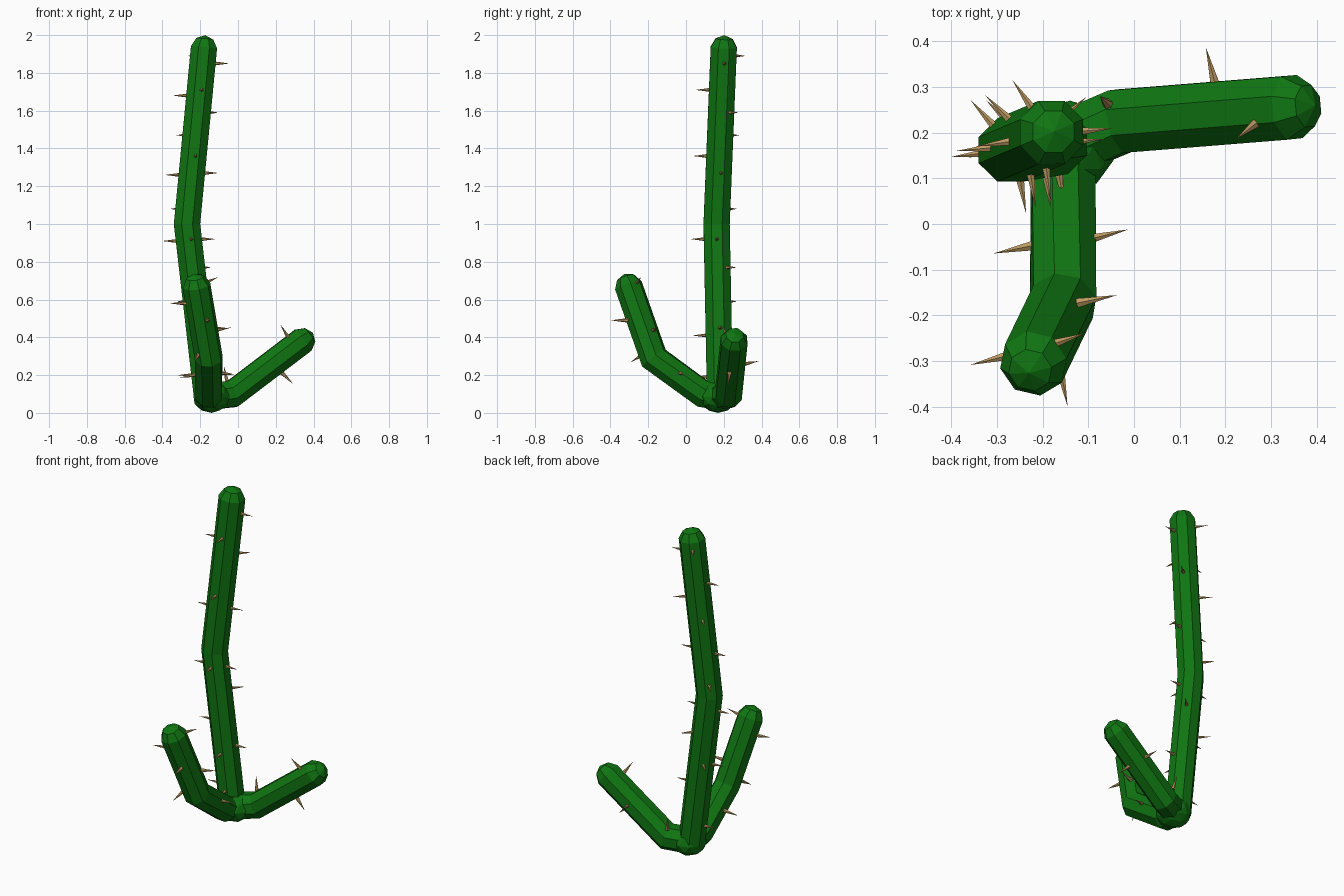
import bpy, bmesh
from math import sin, cos, pi, radians
from mathutils import Vector as V

if "Cube" in bpy.data.objects:
    bpy.data.objects.remove(bpy.data.objects["Cube"])

RADIUS, SIDES = 0.075, 8


def material(name, colour):
    m = bpy.data.materials.new(name)
    m.use_nodes = True
    m.diffuse_color = colour
    m.node_tree.nodes["Principled BSDF"].inputs["Base Color"].default_value = colour
    return m


green = material("cactus green", (0.005, 0.18, 0.006, 1))
tan = material("thorn tan", (0.5, 0.32, 0.12, 1))


def finish(bm, name, mat):
    bmesh.ops.recalc_face_normals(bm, faces=bm.faces)
    mesh = bpy.data.meshes.new(name)
    bm.to_mesh(mesh)
    bm.free()
    mesh.materials.append(mat)
    bpy.context.collection.objects.link(bpy.data.objects.new(name, mesh))


def stem(name, path):
    """Faceted tube with mitred bends and a blunt tip."""
    pts = [V(p) for p in path]
    dirs = [(b - a).normalized() for a, b in zip(pts, pts[1:])]
    u = dirs[0].orthogonal().normalized()
    bm = bmesh.new()
    rings = []
    for i, p in enumerate(pts):
        d = dirs[min(i, len(dirs) - 1)]
        before = dirs[max(i - 1, 0)]
        plane = (d + before).normalized()
        u = (u - d * u.dot(d)).normalized()
        w = d.cross(u)
        ring = []
        for k in range(SIDES):
            a = 2 * pi * (k + 0.5) / SIDES
            off = (u * cos(a) + w * sin(a)) * RADIUS
            off -= d * (off.dot(plane) / d.dot(plane))
            ring.append(bm.verts.new(p + off))
        rings.append(ring)
    # Rounded tip
    rings.append([bm.verts.new(pts[-1] + (v.co - pts[-1]) * 0.65 + d * 0.045)
                  for v in rings[-1]])
    for lo, hi in zip(rings, rings[1:]):
        for k in range(SIDES):
            n = (k + 1) % SIDES
            bm.faces.new((lo[k], lo[n], hi[n], hi[k]))
    tip = bm.verts.new(pts[-1] + d * 0.065)
    for k in range(SIDES):
        bm.faces.new((rings[-1][k], rings[-1][(k + 1) % SIDES], tip))
    bm.faces.new(rings[0])
    finish(bm, name, green)


def thorns(name, spikes):
    """Small cones, each given by its root and direction."""
    bm = bmesh.new()
    for root, direction in spikes:
        d = direction.normalized()
        m = d.to_track_quat("Z", "Y").to_matrix().to_4x4()
        m.translation = root + d * 0.03
        bmesh.ops.create_cone(bm, cap_ends=True, segments=6, radius1=0.012,
                              radius2=0, depth=0.09, matrix=m)
    finish(bm, name, tan)


# Stems
trunk = [(-.165, .18, .09), (-.27, .162, 1), (-.18, .2, 1.935)]
front_arm = [(-.15, .17, .085), (-.155, .09, .1), (-.155, -.17, .29), (-.22, -.305, .675)]
side_arm = [(-.16, .17, .085), (-.03, .225, .1), (.345, .255, .385)]
stem("trunk", trunk)
stem("front_arm", front_arm)
stem("side_arm", side_arm)

# Root hub joining the stems
bm = bmesh.new()
bmesh.ops.create_icosphere(bm, subdivisions=2, radius=1)
for v in bm.verts:
    v.co = V((-.14 + v.co.x * .1, .17 + v.co.y * .1, .085 + v.co.z * .085))
finish(bm, "root_hub", green)


# Trunk thorns: height and compass angle
def trunk_axis(z):
    a, b = (trunk[0], trunk[1]) if z < 1 else (trunk[1], trunk[2])
    return V(a).lerp(V(b), (z - a[2]) / (b[2] - a[2]))


spikes = []
for z, angle in ((1.89, 125), (1.85, 5), (1.71, 278), (1.68, 188), (1.59, 40),
                 (1.47, 135), (1.36, 278), (1.26, 185), (1.27, 10), (1.08, 132),
                 (.91, 187), (.92, 280), (.92, 0), (.77, 45), (.59, 135),
                 (.58, 190), (.41, 278), (.45, 5), (.2, 185), (.19, 280)):
    d = V((cos(radians(angle)), sin(radians(angle)), 0))
    spikes.append((trunk_axis(z) + d * RADIUS * 0.9, d))
thorns("trunk_thorns", spikes)


# Arm thorns: root point and direction
thorns("front_arm_thorns", [(V(p), V(d)) for p, d in (
    ((-.17, -.26, .69), (.9, .3, .4)), ((-.285, -.29, .58), (-1, -.25, 0)),
    ((-.16, -.325, .49), (.2, -1, 0)), ((-.11, -.17, .44), (1, .2, .15)),
    ((-.21, -.235, .305), (-.3, -.8, -.5)), ((-.235, -.05, .2), (-1, -.2, -.2)),
    ((-.085, -.03, .21), (1, .25, -.1)))])
thorns("side_arm_thorns", [(V(p), V(d)) for p, d in (
    ((.175, .315, .26), (-.25, 1, .2)), ((.26, .215, .41), (-.5, -.4, .8)),
    ((.24, .23, .205), (.7, -.1, -.7)), ((-.06, .265, .175), (-.2, .2, 1)))])
